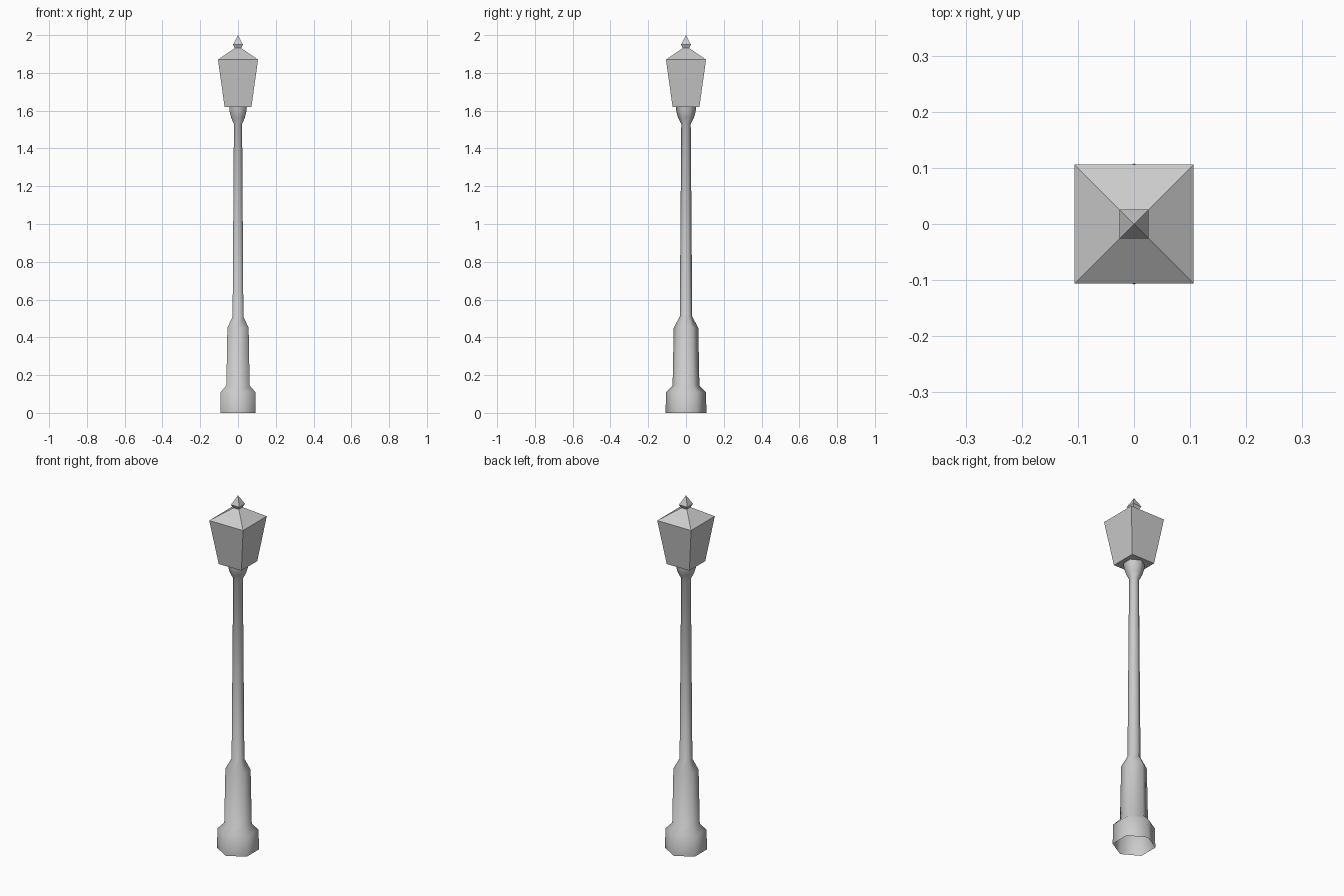
import bpy, bmesh, math

if "Cube" in bpy.data.objects:
    bpy.data.objects.remove(bpy.data.objects["Cube"])


def lathe(name, profile, sides, start, smooth, cap_bottom=False):
    """Rings of (radius, z) joined into a column; radius 0 makes a point."""
    bm = bmesh.new()
    rings = []
    for r, z in profile:
        if r == 0:
            rings.append([bm.verts.new((0, 0, z))])
            continue
        angles = [start + 2 * math.pi * i / sides for i in range(sides)]
        rings.append([bm.verts.new((r * math.cos(a), r * math.sin(a), z)) for a in angles])
    for low, high in zip(rings, rings[1:]):
        for i in range(sides):
            j = (i + 1) % sides
            if len(high) == 1:
                bm.faces.new((low[i], low[j], high[0]))
            else:
                bm.faces.new((low[i], low[j], high[j], high[i]))
    if cap_bottom:
        bm.faces.new(rings[0][::-1])
    for f in bm.faces:
        f.smooth = smooth
    mesh = bpy.data.meshes.new(name)
    bm.to_mesh(mesh)
    bm.free()
    obj = bpy.data.objects.new(name, mesh)
    bpy.context.collection.objects.link(obj)
    return obj


def square(name, profile):
    """Square part given as (half width, z) rings."""
    return lathe(name, [(h * math.sqrt(2), z) for h, z in profile], 4, math.pi / 4, False, True)


# Six-sided post, open underneath, corners on the y axis
lathe("post", [(0.108, 0), (0.106, 0.11), (0.071, 0.145), (0.065, 0.45),
               (0.033, 0.51), (0.025, 1.53), (0.042, 1.562),
               (0.051, 1.595), (0.054, 1.62)], 6, math.pi / 2, True)

# Tapered lantern with its pyramid roof
square("lantern", [(0.071, 1.62), (0.106, 1.87), (0.012, 1.935)])

# Pointed finial
square("finial", [(0.016, 1.93), (0.026, 1.95), (0, 2.0)])
